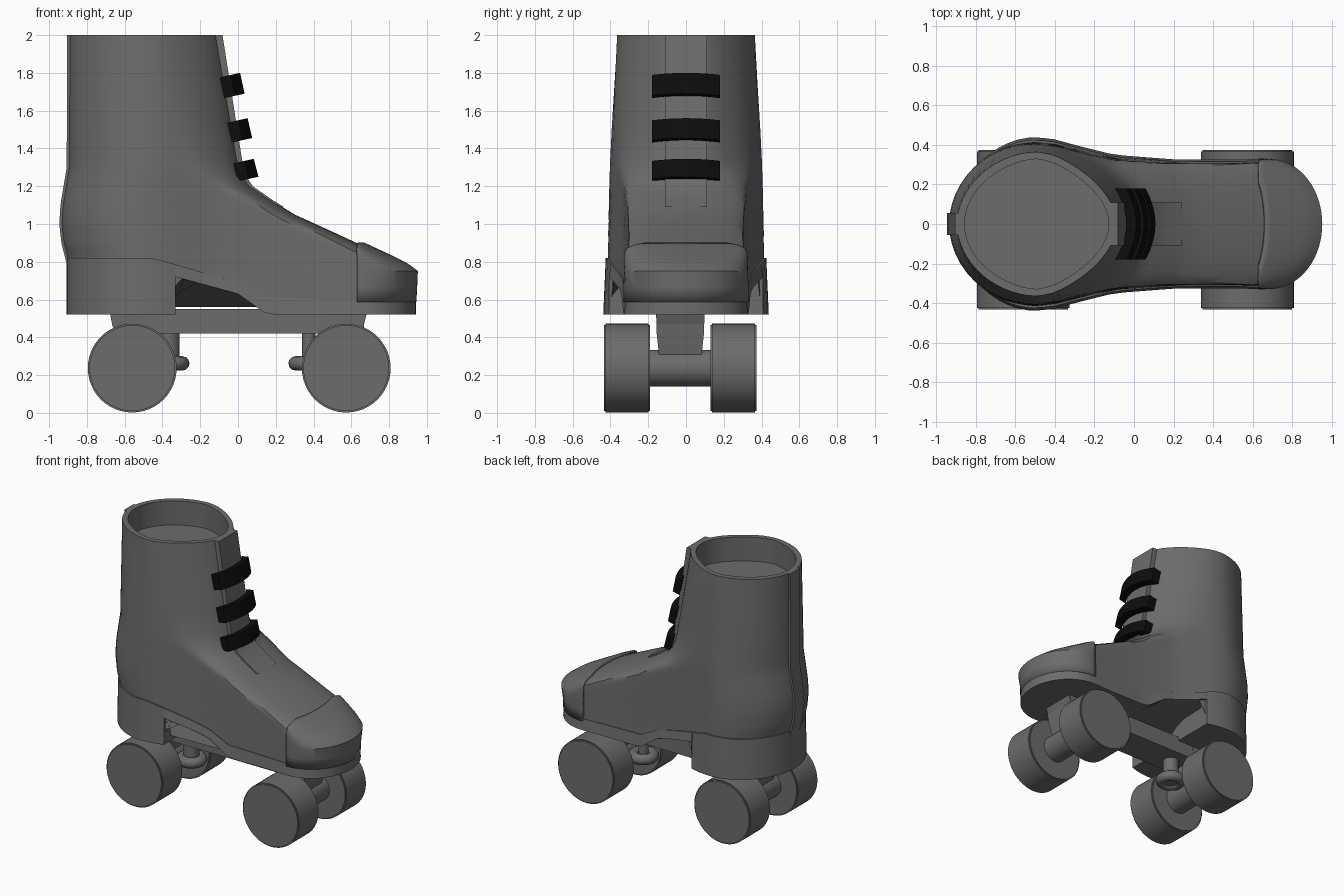
import bpy, bmesh, math
from mathutils import Matrix, Vector

cube = bpy.data.objects.get("Cube")
if cube:
    bpy.data.objects.remove(cube, do_unlink=True)


def material(name, value):
    m = bpy.data.materials.new(name)
    m.use_nodes = True
    colour = (value, value, value, 1)
    m.diffuse_color = colour
    bsdf = next(n for n in m.node_tree.nodes if n.type == 'BSDF_PRINCIPLED')
    bsdf.inputs["Base Color"].default_value = colour
    return m


GREY = material("dark grey", 0.15)
BLACK = material("lace black", 0.004)


def finish(name, bm, mat, angle=35):
    bmesh.ops.remove_doubles(bm, verts=bm.verts, dist=0.0005)
    bmesh.ops.recalc_face_normals(bm, faces=bm.faces)
    mesh = bpy.data.meshes.new(name)
    bm.to_mesh(mesh)
    bm.free()
    mesh.materials.append(mat)
    ob = bpy.data.objects.new(name, mesh)
    bpy.context.collection.objects.link(ob)
    bpy.ops.object.select_all(action='DESELECT')
    ob.select_set(True)
    bpy.context.view_layer.objects.active = ob
    bpy.ops.object.shade_smooth_by_angle(angle=math.radians(angle))
    return ob


def loft(name, sections, mat, closed=True, caps=True, angle=35):
    bm = bmesh.new()
    rows = [[bm.verts.new(p) for p in s] for s in sections]
    n = len(rows[0])
    for a, b in zip(rows, rows[1:]):
        for i in range(n if closed else n - 1):
            j = (i + 1) % n
            bm.faces.new((a[i], a[j], b[j], b[i]))
    if caps:
        bm.faces.new(rows[0])
        bm.faces.new(rows[-1])
    return finish(name, bm, mat, angle)


def cylinder(name, radius, length, loc, axis, bevel=0.0):
    bm = bmesh.new()
    bmesh.ops.create_cone(bm, cap_ends=True, segments=48, radius1=radius,
                          radius2=radius, depth=length)
    if bevel:
        rims = [e for e in bm.edges if any(len(f.verts) > 4 for f in e.link_faces)]
        bmesh.ops.bevel(bm, geom=rims, offset=bevel, segments=2, affect='EDGES')
    turn = Matrix.Rotation(math.pi / 2, 4, 'X') if axis == 'Y' else Matrix()
    bm.transform(Matrix.Translation(Vector(loc)) @ turn)
    return finish(name, bm, GREY)


def lerp(table, v):
    if v <= table[0][0]:
        return table[0][1]
    for (a, p), (b, q) in zip(table, table[1:]):
        if v <= b:
            return p + (q - p) * (v - a) / (b - a)
    return table[-1][1]


# Boot profiles: heel line, instep line, plan width, width scale, front roundness
BACK = [(.52, -.895), (.78, -.895), (.9, -.925), (1.0, -.936), (1.1, -.93),
        (1.3, -.897), (2, -.895)]
FRONT = [(.52, .925), (.74, .937), (.78, .88), (.82, .8), (.88, .67), (.95, .52),
         (1.05, .3), (1.13, .17), (1.2, .07), (1.26, .03), (1.35, .012), (2, -.09)]
WIDTH = [(-.95, .41), (-.7, .43), (-.5, .44), (-.4, .428), (-.3, .4), (-.1, .35),
         (.2, .327), (.5, .325), (.65, .33), (.95, .33)]
SCALE = [(.52, .96), (.8, .945), (1.3, .92), (2, .83)]
ROUND = [(.7, .3), (.78, .22), (.86, .12), (1.15, .13), (1.35, .33), (2, .4)]
SOLE_BOTTOM = [(-.331, .52), (-.33, .72), (0, .63), (.14, .53), (.2, .52)]
SOLE_TOP = [(-.45, .82), (0, .69), (.15, .61), (.65, .6)]


def bulge(u):
    u = min(max(u, 0), 1)
    return math.sqrt(1 - (1 - u) ** 2)


def half_width(x, b, f, length):
    return lerp(WIDTH, x) * bulge((x - b) / .4) * bulge((f - x) / length)


def boot_ring(z, inset=0.0, count=30):
    b, f = lerp(BACK, z) + inset, lerp(FRONT, z) - inset
    side = []
    for i in range(count + 1):
        x = b + (f - b) * (1 - math.cos(math.pi * i / count)) / 2
        w = half_width(x, b, f, lerp(ROUND, z)) * (lerp(SCALE, z) - inset * 2)
        side.append((x, w, max(z, lerp(SOLE_BOTTOM, x) + .04)))
    return side + [(x, -w, h) for x, w, h in side[-2:0:-1]]


# Boot upper with a shallow opening at the top
levels = [.56, .62, .68, .74, .76, .78, .8, .82, .84, .86, .88, .9, .92, .95, .98, 1.01,
          1.05, 1.09, 1.13, 1.17, 1.2, 1.23, 1.26, 1.3, 1.35, 1.5, 1.75, 2]
rings = [boot_ring(z) for z in levels]
rings += [boot_ring(2, .038), [(x, y, z - .18) for x, y, z in boot_ring(2, .038)]]
loft("boot_upper", rings, GREY)

# Sole with heel block and raised arch
HEEL, TOE = -.907, .943
xs = [HEEL + (TOE - HEEL) * (1 - math.cos(math.pi * i / 40)) / 2 for i in range(41)]
xs = sorted(xs + [-.331, -.33, 0, .14, .2])
sections = []
for x in xs:
    w = half_width(x, HEEL, TOE, .3)
    lo, hi = lerp(SOLE_BOTTOM, x), lerp(SOLE_TOP, x)
    sections.append([(x, -w, lo), (x, w, lo), (x, w * .97, hi), (x, -w * .97, hi)])
loft("sole", sections, GREY)

# Toe cap: a thin raised shell over the toe
rings = []
for z in (.58, .66, .74, .76, .78, .8, .82, .84, .86, .875, .888):
    f = lerp(FRONT, z) + .008
    side = []
    for i in range(17):
        x = .63 + (f - .63) * math.sin(math.pi / 2 * i / 16)
        w = half_width(x, -.9, f, lerp(ROUND, z)) * (lerp(SCALE, z) + .025)
        side.append((x, w, z + .008))
    rings.append(side + [(x, -w, h) for x, w, h in side[-2::-1]])
cap = loft("toe_cap", rings, GREY, closed=False, caps=False)
solid = cap.modifiers.new("thickness", 'SOLIDIFY')
solid.thickness = .016
solid.offset = 0


# Raised strips following the tongue and the heel seam
def strip(name, heights, line, out, deep, half):
    rows = []
    for z in heights:
        x = lerp(line, z)
        rows.append([(x + out, -half, z), (x + out, half, z),
                     (x - deep, half, z), (x - deep, -half, z)])
    loft(name, rows, GREY)


strip("tongue", [1.09, 1.13, 1.2, 1.26, 1.35, 1.6, 2], FRONT, .008, .034, .11)
strip("heel_strip", [.53, .78, .9, 1, 1.1, 1.3, 2], BACK, -.01, -.03, .055)

# Lace bands wrapping round the front of the shaft
for k, (x0, low, high) in enumerate([(.035, 1.69, 1.8), (.075, 1.455, 1.56),
                                     (.108, 1.25, 1.345)]):
    rows = []
    for i in range(17):
        s = i / 8 - 1
        outer = x0 - .05 * s * s
        inner = outer - .05 - .008 * s * s
        row = []
        for x, z in ((outer, high), (inner, high), (inner, low), (outer, low)):
            lean = .012 if z == low else -.012
            row.append((x + lean - .012, .18 * s, z + .22 * (x - x0)))
        rows.append(row)
    loft(f"lace_band_{k + 1}", rows, BLACK)

# Chassis plate under the boot
MID = -.03
outline = [(-.68, .54), (-.665, .46), (-.64, .42), (.64, .42), (.665, .46),
           (.685, .54), (.6, .55), (-.6, .55)]
loft("chassis_plate", [[(x, MID + s * .125, z) for x, z in outline] for s in (-1, 1)],
     GREY)

# Trucks: hanger, axle, two wheels, kingpin and cushion ring
for label, x, pin in (("rear", -.56, -.365), ("front", .573, .375)):
    rows = []
    for z, hx, hy in ((.52, .1, .128), (.42, .09, .125), (.28, .06, .11)):
        rows.append([(x + a * hx, MID + b * hy, z)
                     for a, b in ((-1, -1), (1, -1), (1, 1), (-1, 1))])
    loft(label + "_hanger", rows, GREY)
    cylinder(label + "_axle", .097, .36, (x, MID, .237), 'Y')
    for side, s in (("left", 1), ("right", -1)):
        cylinder(f"{label}_{side}_wheel", .235, .243, (x, MID + s * .282, .237), 'Y', .008)
    cylinder(label + "_kingpin", .055 if pin < 0 else .035, .2, (pin, MID, .34), 'Z')
    bpy.ops.mesh.primitive_torus_add(location=(pin, MID, .262), major_radius=.07,
                                     minor_radius=.038, major_segments=28,
                                     minor_segments=12)
    ring = bpy.context.object
    ring.name = label + "_cushion_ring"
    ring.data.materials.append(GREY)
    bpy.ops.object.shade_smooth()
